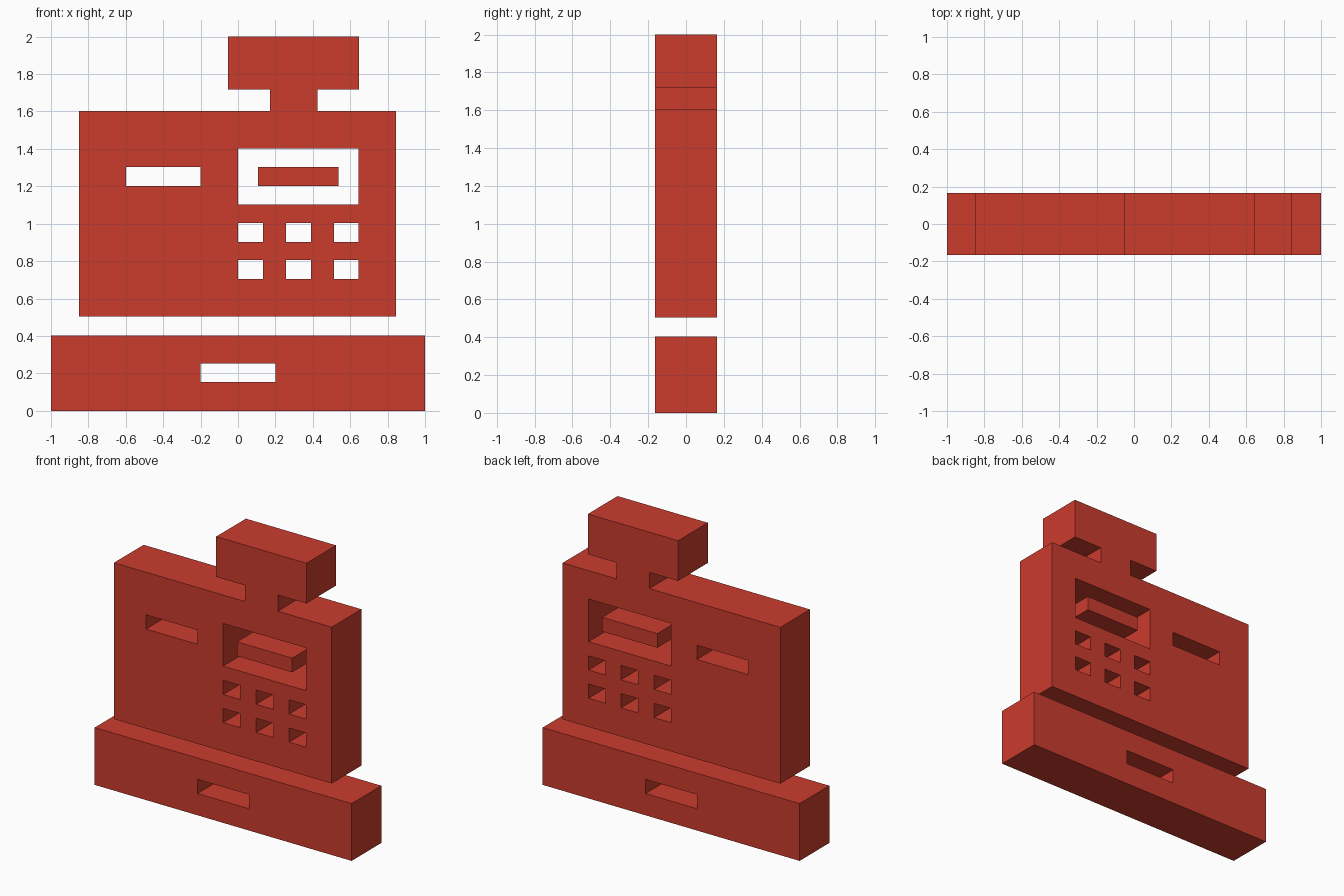
import bpy, bmesh
from mathutils import Vector

if "Cube" in bpy.data.objects:
    bpy.data.objects.remove(bpy.data.objects["Cube"])

DEPTH = 0.33

red = bpy.data.materials.new("red")
red.diffuse_color = (0.60, 0.045, 0.027, 1.0)
red.use_nodes = True
red.node_tree.nodes["Principled BSDF"].inputs["Base Color"].default_value = red.diffuse_color


def rect(x0, x1, z0, z1):
    return [(x0, z0), (x1, z0), (x1, z1), (x0, z1)]


def plate(name, outline, holes=()):
    """Fill a front profile with holes and thicken it evenly about y = 0."""
    bm = bmesh.new()
    edges = []
    for loop in (outline, *holes):
        verts = [bm.verts.new((x, 0, z)) for x, z in loop]
        edges += [bm.edges.new((v, verts[(i + 1) % len(verts)]))
                  for i, v in enumerate(verts)]
    bmesh.ops.triangle_fill(bm, edges=edges, use_beauty=True, normal=Vector((0, -1, 0)))
    bmesh.ops.recalc_face_normals(bm, faces=bm.faces)
    mesh = bpy.data.meshes.new(name)
    bm.to_mesh(mesh)
    bm.free()
    mesh.materials.append(red)
    obj = bpy.data.objects.new(name, mesh)
    bpy.context.collection.objects.link(obj)
    solid = obj.modifiers.new("thickness", 'SOLIDIFY')
    solid.thickness = DEPTH
    solid.offset = 0
    return obj


# Cash drawer with its handle slot
plate("cash_drawer", rect(-1, 1, 0, 0.403), [rect(-0.2, 0.2, 0.153, 0.253)])

# Register body with neck and customer display in one outline
body = [(-0.85, 0.503), (0.845, 0.503), (0.845, 1.603), (0.425, 1.603),
        (0.425, 1.717), (0.648, 1.717), (0.648, 2.0), (-0.054, 2.0),
        (-0.054, 1.717), (0.17, 1.717), (0.17, 1.603), (-0.85, 1.603)]

# Receipt slot, screen opening and two rows of three keys
holes = [rect(-0.6, -0.2, 1.203, 1.303), rect(0, 0.643, 1.103, 1.403)]
for z in (0.705, 0.903):
    for x0, x1 in ((0, 0.133), (0.257, 0.39), (0.513, 0.643)):
        holes.append(rect(x0, x1, z, z + 0.1))
plate("register_body", body, holes)

# Readout bar floating inside the screen opening
plate("screen_readout", rect(0.108, 0.537, 1.203, 1.303))
